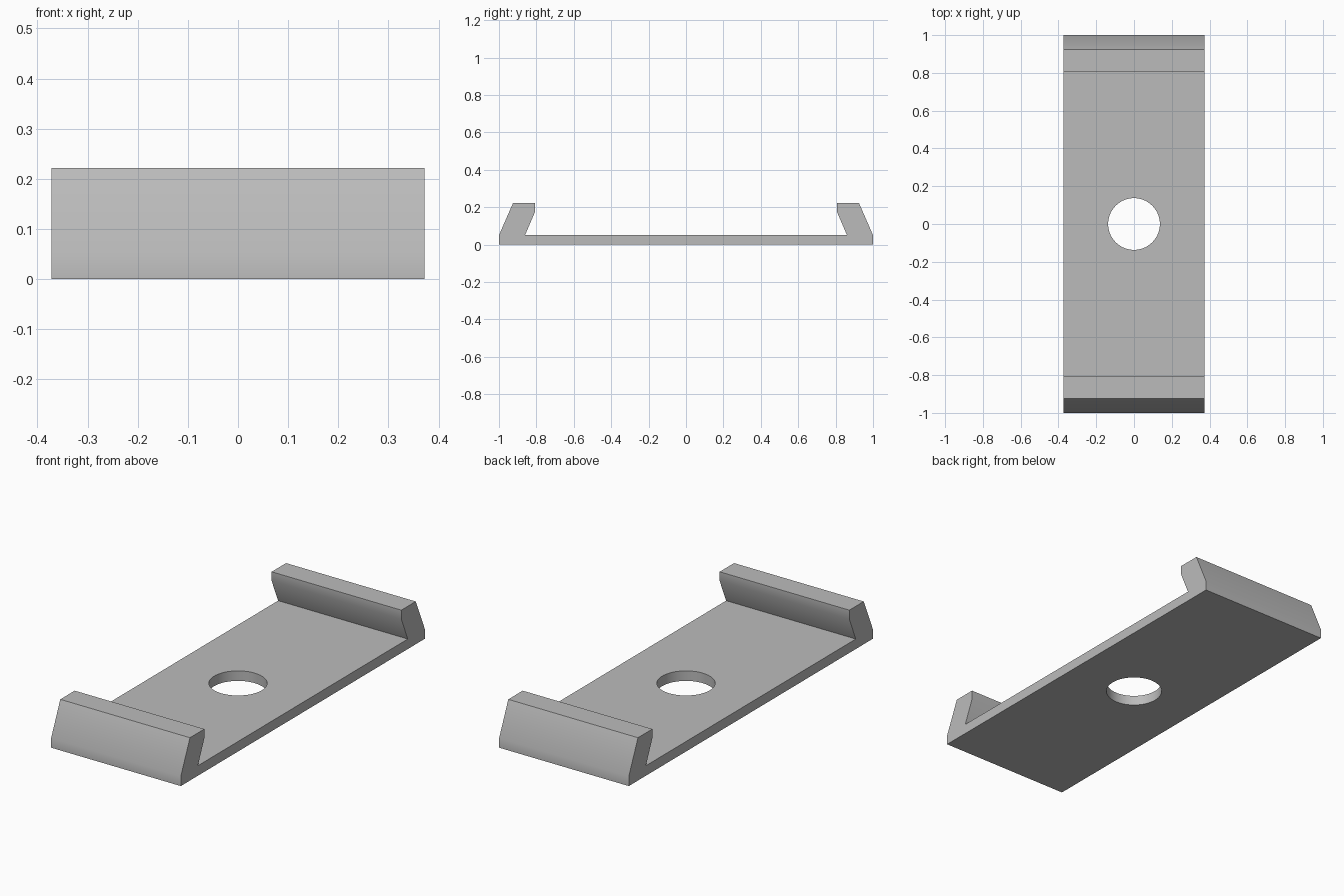
import bpy
import bmesh
import math

if "Cube" in bpy.data.objects:
    bpy.data.objects.remove(bpy.data.objects["Cube"])

HALF_WIDTH = 0.372
HOLE_RADIUS = 0.137

# Plain grey material
grey = bpy.data.materials.new("plain grey")
grey.use_nodes = True
colour = (0.5, 0.5, 0.5, 1)
grey.diffuse_color = colour
grey.node_tree.nodes["Principled BSDF"].inputs["Base Color"].default_value = colour

# Side profile: half of it as (y, z), then mirrored front to back
half = [(1, 0), (1, 0.05), (0.925, 0.222), (0.807, 0.222),
        (0.807, 0.175), (0.86, 0.052)]
profile = half + [(-y, z) for y, z in reversed(half)]

# Clip plate with a hooked lip at each end, extruded across its width
bm = bmesh.new()
face = bm.faces.new([bm.verts.new((-HALF_WIDTH, y, z)) for y, z in profile])
extruded = bmesh.ops.extrude_face_region(bm, geom=[face], use_keep_orig=True)
moved = [v for v in extruded["geom"] if isinstance(v, bmesh.types.BMVert)]
bmesh.ops.translate(bm, verts=moved, vec=(2 * HALF_WIDTH, 0, 0))
bmesh.ops.recalc_face_normals(bm, faces=bm.faces)
mesh = bpy.data.meshes.new("clip_plate")
bm.to_mesh(mesh)
bm.free()
mesh.materials.append(grey)
plate = bpy.data.objects.new("clip_plate", mesh)
bpy.context.collection.objects.link(plate)

# Round hole through the middle
bpy.ops.mesh.primitive_cylinder_add(vertices=64, radius=HOLE_RADIUS, depth=0.4)
cutter = bpy.context.object
cutter.name = "hole_cutter"
cutter.hide_render = True
cutter.data.materials.append(grey)
hole = plate.modifiers.new("centre_hole", "BOOLEAN")
hole.operation = "DIFFERENCE"
hole.solver = "EXACT"
hole.object = cutter

# Apply the cut, then shade the gentle bends smooth
bpy.ops.object.select_all(action="DESELECT")
plate.select_set(True)
bpy.context.view_layer.objects.active = plate
bpy.ops.object.modifier_apply(modifier=hole.name)
bpy.data.objects.remove(cutter)
bpy.ops.object.shade_smooth_by_angle(angle=math.radians(30))
